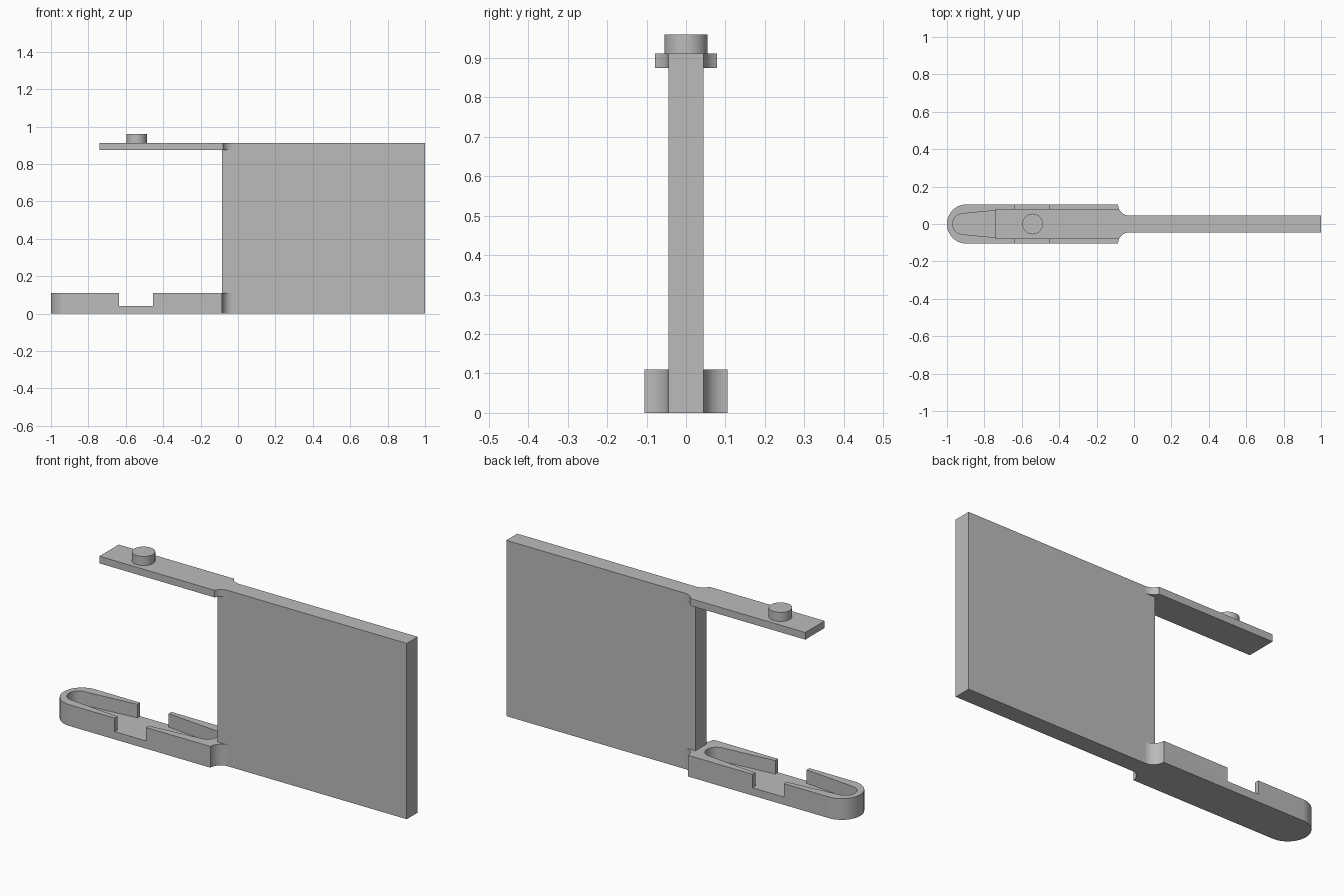
import bpy, bmesh
from math import sin, cos, pi, acos
from mathutils import Vector

if "Cube" in bpy.data.objects:
    bpy.data.objects.remove(bpy.data.objects["Cube"])

grey = bpy.data.materials.new("plain_grey")
grey.use_nodes = True
colour = (0.5, 0.5, 0.5, 1)
grey.diffuse_color = colour
grey.node_tree.nodes["Principled BSDF"].inputs["Base Color"].default_value = colour


def prism(name, outline, base, height, upright=False):
    """Extrude a 2D outline: upward from z = base, or along +y if upright."""
    bm = bmesh.new()
    place = (lambda a, b: (a, base, b)) if upright else (lambda a, b: (a, b, base))
    face = bm.faces.new([bm.verts.new(place(a, b)) for a, b in outline])
    geom = bmesh.ops.extrude_face_region(bm, geom=[face])["geom"]
    move = Vector((0, height, 0)) if upright else Vector((0, 0, height))
    bmesh.ops.translate(bm, vec=move, verts=[v for v in geom if isinstance(v, bmesh.types.BMVert)])
    bmesh.ops.recalc_face_normals(bm, faces=bm.faces)
    mesh = bpy.data.meshes.new(name)
    bm.to_mesh(mesh)
    bm.free()
    mesh.materials.append(grey)
    obj = bpy.data.objects.new(name, mesh)
    bpy.context.collection.objects.link(obj)
    bpy.ops.object.select_all(action="DESELECT")
    obj.select_set(True)
    bpy.context.view_layer.objects.active = obj
    bpy.ops.object.shade_smooth_by_angle(angle=pi / 6)
    return obj


def arc(cx, cy, r, start, end, n=20):
    return [(cx + r * cos(start + (end - start) * i / n),
             cy + r * sin(start + (end - start) * i / n)) for i in range(n + 1)]


def mirrored(half):
    """Close a half outline (y > 0) with its reflection."""
    return half + [(x, -y) for x, y in reversed(half) if abs(y) > 1e-5]


TRAY_W, STRIP_W, PANEL_W = 0.105, 0.079, 0.045
NECK, EDGE, FILLET = -0.025, -0.085, 0.06
FLOOR, RIM, STRIP_Z, TOP = 0.04, 0.11, 0.875, 0.912
GAP_L, GAP_R = -0.635, -0.455
MID = (GAP_L + GAP_R) / 2


def neck(width):
    """Concave fillet from a wide arm down to the panel thickness."""
    start = pi + acos(1) + acos(((FILLET**2 - (TRAY_W - width)**2) ** 0.5) / FILLET)
    return arc(NECK, TRAY_W, FILLET, start, 1.5 * pi, 12)


# Panel, notched where the two arms join it
prism("panel", [(NECK, 0), (1, 0), (1, TOP), (NECK, TOP), (NECK, STRIP_Z),
                (EDGE, STRIP_Z), (EDGE, RIM), (NECK, RIM)],
      -PANEL_W, 2 * PANEL_W, upright=True)

# Lower tray floor
nose = arc(-1 + TRAY_W, 0, TRAY_W, pi, pi / 2)
prism("tray_floor", mirrored(nose + neck(TRAY_W)), 0, FLOOR)

# Tray rims with a tapered recess, split by the side openings
recess = arc(-0.915, 0, 0.055, pi, pi / 2 + 0.1) + [(GAP_L, 0.082)]
left_half = nose + [(GAP_L, TRAY_W)]
prism("tray_rim_outer_end",
      left_half + recess[::-1] + [(x, -y) for x, y in recess[1:]]
      + [(x, -y) for x, y in left_half[:0:-1]], FLOOR, RIM - FLOOR)
recess_r = [(2 * MID - x, y) for x, y in recess]
right_half = [(GAP_R, TRAY_W)] + neck(TRAY_W)
prism("tray_rim_inner_end",
      mirrored(right_half) + [(x, -y) for x, y in recess_r[::-1]] + recess_r[1:],
      FLOOR, RIM - FLOOR)

# Upper strip and its round stud
prism("upper_strip", mirrored([(-0.74, STRIP_W)] + neck(STRIP_W)), STRIP_Z, TOP - STRIP_Z)
prism("stud", arc(-0.542, 0, 0.055, 0, 2 * pi, 48)[:-1], TOP, 0.047)
